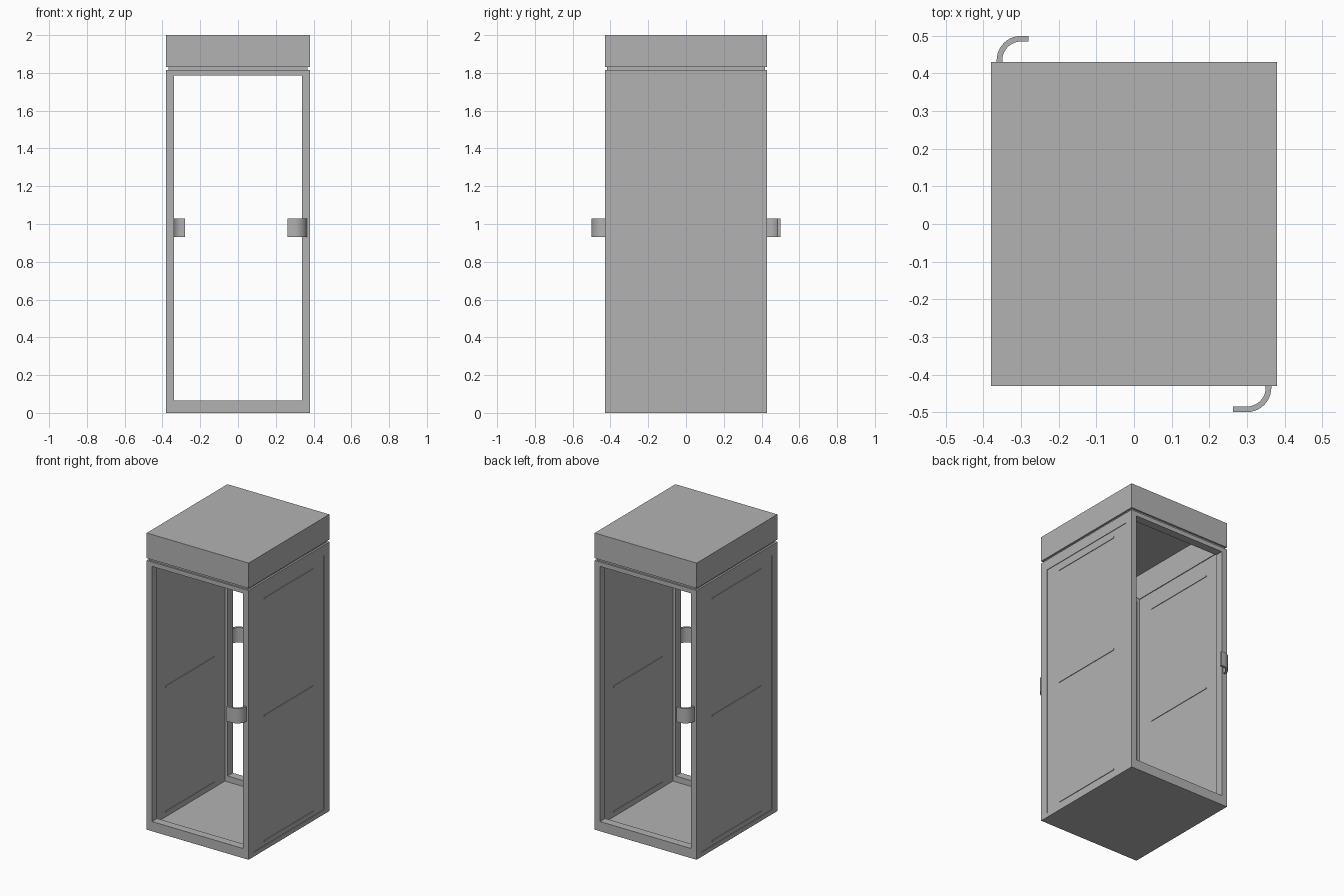
import bpy, bmesh, math

cube = bpy.data.objects.get("Cube")
if cube:
    bpy.data.objects.remove(cube, do_unlink=True)

grey = bpy.data.materials.new("plain grey")
grey.use_nodes = True
grey.diffuse_color = (0.45, 0.45, 0.45, 1)
grey.node_tree.nodes["Principled BSDF"].inputs["Base Color"].default_value = grey.diffuse_color

W, D, H = 0.38, 0.43, 2.0         # half width, half depth, height
POST, DEPTH = 0.04, 0.055         # frame post width and depth
SILL, HEAD, SEAM = 0.065, 1.785, 1.815
SIDES = {"left": 1, "right": -1}
ENDS = {"front": 1, "back": -1}


def finish(name, bm):
    bmesh.ops.recalc_face_normals(bm, faces=bm.faces)
    mesh = bpy.data.meshes.new(name)
    bm.to_mesh(mesh)
    bm.free()
    mesh.materials.append(grey)
    obj = bpy.data.objects.new(name, mesh)
    bpy.context.collection.objects.link(obj)
    return obj


def box(name, x, y, z):
    """Box from (low, high) pairs on each axis."""
    bm = bmesh.new()
    bmesh.ops.create_cube(bm, size=1)
    for v in bm.verts:
        for i, (a, b) in enumerate((x, y, z)):
            v.co[i] = (a + b) / 2 + v.co[i] * (b - a)
    return finish(name, bm)


def span(s, a, b):
    return tuple(sorted((s * a, s * b)))


def frame(name, s):
    """Door frame with a rectangular opening."""
    bm = bmesh.new()
    y0, y1 = -s * D, -s * (D - DEPTH)
    outer = [(-W, 0), (W, 0), (W, SEAM), (-W, SEAM)]
    inner = [(POST - W, SILL), (W - POST, SILL), (W - POST, HEAD), (POST - W, HEAD)]
    rings = [[bm.verts.new((x, y, z)) for x, z in pts]
             for y, pts in ((y0, outer), (y0, inner), (y1, inner), (y1, outer))]
    for k in range(4):
        a, b = rings[k], rings[(k + 1) % 4]
        for i in range(4):
            j = (i + 1) % 4
            bm.faces.new((a[i], a[j], b[j], b[i]))
    return finish(name, bm)


def handle(name, s, tip):
    """Flat strip bent a quarter turn away from the frame."""
    cx, cy, outer, inner = 0.30, 0.435, 0.065, 0.05
    angles = [math.radians(90 * i / 10) for i in range(11)]

    def edge(r):
        arc = [(cx + r * math.cos(a), cy + r * math.sin(a)) for a in angles]
        return [(cx + r, D - 0.005)] + arc + [(tip, cy + r)]
    pts = edge(outer) + edge(inner)[::-1]
    bm = bmesh.new()
    base = bm.faces.new([bm.verts.new((s * x, -s * y, 0.93)) for x, y in pts])
    top = bmesh.ops.extrude_face_region(bm, geom=[base])["geom"]
    bmesh.ops.translate(bm, vec=(0, 0, 0.1),
                        verts=[g for g in top if isinstance(g, bmesh.types.BMVert)])
    obj = finish(name, bm)
    bpy.ops.object.select_all(action="DESELECT")
    obj.select_set(True)
    bpy.context.view_layer.objects.active = obj
    bpy.ops.object.shade_smooth_by_angle(angle=math.radians(30))


# Floor and door frames with their handles
box("floor", (-W, W), (0.05 - D, D - 0.05), (0, 0.025))
for end, s in ENDS.items():
    frame(end + "_door_frame", s)
    handle(end + "_handle", s, 0.263 if s > 0 else 0.28)

# Side walls, slightly recessed behind their rails, with thin cross bars
for side, s in SIDES.items():
    inner_y = (DEPTH - D, D - DEPTH)
    box(side + "_wall", span(s, W - 0.02, W - 0.004), inner_y, (0.02, SEAM))
    box(side + "_bottom_rail", span(s, W - 0.02, W), inner_y, (0, 0.03))
    box(side + "_top_rail", span(s, W - 0.02, W), inner_y, (1.745, SEAM))
    for part, z in (("lower", 0.06), ("middle", 0.905), ("upper", 1.695)):
        box(f"{side}_{part}_bar", span(s, W - 0.024, W), (-0.26, 0.26), (z - 0.004, z + 0.004))

# Seam ring and hollow hood
for side, s in SIDES.items():
    box(side + "_seam_strip", span(s, W - 0.025, W - 0.012), (0.012 - D, D - 0.012), (SEAM - 0.005, 1.835))
    box(side + "_hood_wall", span(s, W - 0.025, W), (-D, D), (1.83, H - 0.02))
for end, s in ENDS.items():
    box(end + "_seam_strip", (0.012 - W, W - 0.012), span(-s, D - 0.025, D - 0.012), (SEAM - 0.005, 1.835))
    box(end + "_hood_wall", (0.025 - W, W - 0.025), span(-s, D - 0.025, D), (1.83, H - 0.02))
box("hood_roof", (-W, W), (-D, D), (H - 0.02, H))
